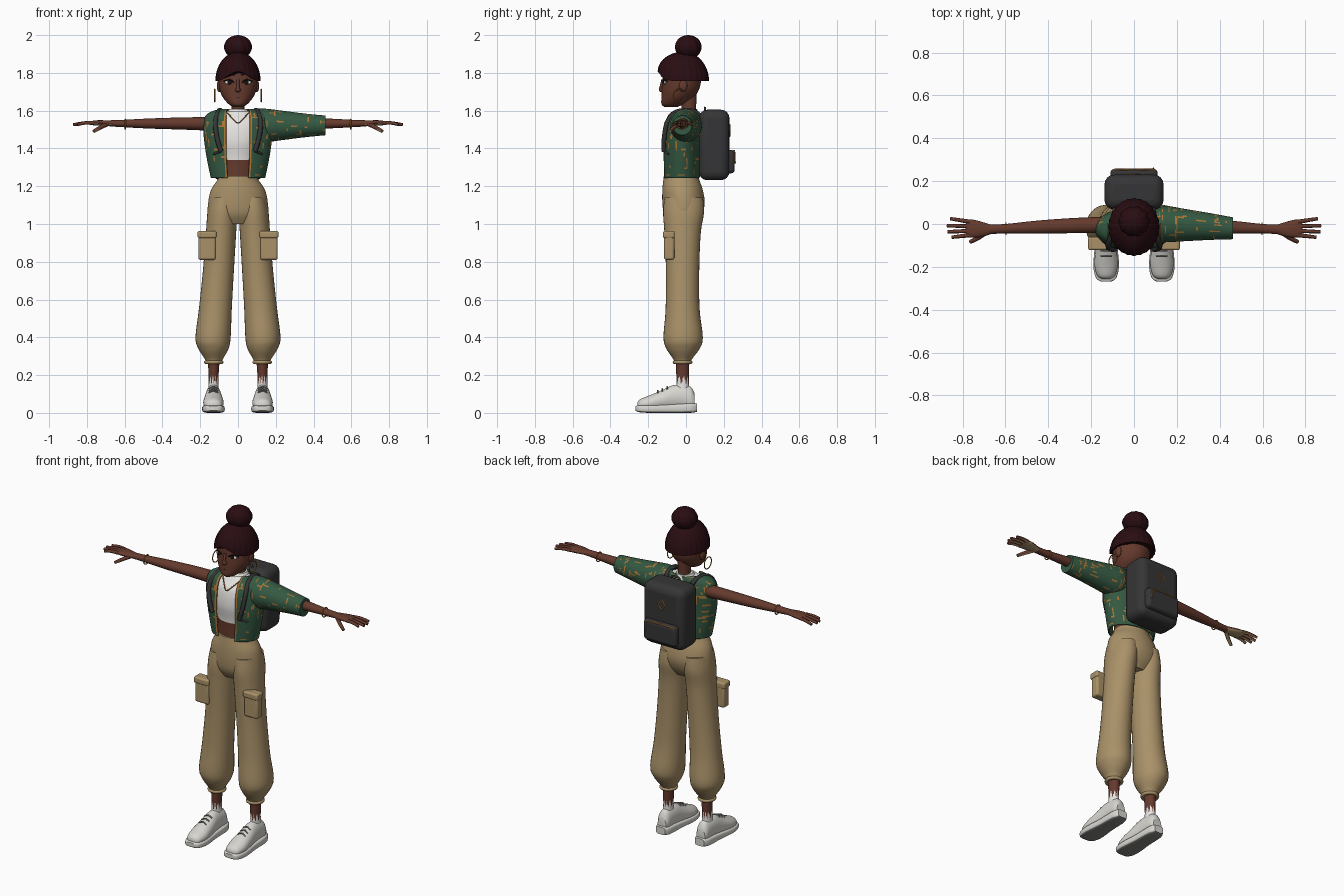
import bpy, bmesh, math, random
from mathutils import Vector

if "Cube" in bpy.data.objects:
    bpy.data.objects.remove(bpy.data.objects["Cube"])

random.seed(4)
COLORS = {"skin": (.13, .042, .026), "hair": (.022, .004, .006), "khaki": (.40, .285, .14),
          "green": (.035, .10, .055), "gold": (.42, .18, .035), "charcoal": (.036, .036, .038),
          "white": (.80, .78, .75), "black": (.008, .006, .006), "shoe_white": (.68, .67, .63),
          "grey": (.22, .22, .21)}
MATS = {}
for key, col in COLORS.items():
    MATS[key] = bpy.data.materials.new(key)
    MATS[key].diffuse_color = (*col, 1)


def finish(ob, mat, angle=40):
    ob.data.materials.append(MATS[mat])
    bpy.ops.object.select_all(action='DESELECT')
    ob.select_set(True)
    bpy.context.view_layer.objects.active = ob
    bpy.ops.object.shade_smooth_by_angle(angle=math.radians(angle))
    return ob


def grid(name, rows, mat, wrap=True, cap=True, angle=40):
    """Skin rows of points with quads, optionally closed around and capped."""
    bm = bmesh.new()
    vs = [[bm.verts.new(p) for p in r] for r in rows]
    n = len(rows[0])
    for a, b in zip(vs, vs[1:]):
        for j in range(n if wrap else n - 1):
            k = (j + 1) % n
            bm.faces.new((a[j], a[k], b[k], b[j]))
    if cap and wrap:
        bm.faces.new(vs[0])
        bm.faces.new(vs[-1])
    bmesh.ops.recalc_face_normals(bm, faces=bm.faces[:])
    me = bpy.data.meshes.new(name)
    bm.to_mesh(me)
    bm.free()
    ob = bpy.data.objects.new(name, me)
    bpy.context.collection.objects.link(ob)
    return finish(ob, mat, angle)


def smooth(rings, sub):
    """Catmull-Rom interpolation of ring tuples."""
    P = [Vector(r) for r in rings]
    out = []
    for i in range(len(P) - 1):
        p0, p1, p2, p3 = P[max(i - 1, 0)], P[i], P[i + 1], P[min(i + 2, len(P) - 1)]
        for s in range(sub):
            t = s / sub
            out.append(.5 * (2 * p1 + (p2 - p0) * t + (2 * p0 - 5 * p1 + 4 * p2 - p3) * t * t
                             + (3 * p1 - p0 - 3 * p2 + p3) * t ** 3))
    return out + [P[-1]]


def loft(name, rings, mat, axis='z', n=32, sub=5, e=2.0):
    """Rings are (position on axis, centre 1, centre 2, radius 1, radius 2)."""
    rows = []
    for t, c1, c2, r1, r2 in smooth(rings, sub):
        row = []
        for j in range(n):
            a = 2 * math.pi * j / n
            c, s = math.cos(a), math.sin(a)
            u = c1 + r1 * math.copysign(abs(c) ** (2 / e), c)
            v = c2 + r2 * math.copysign(abs(s) ** (2 / e), s)
            row.append({'z': (u, v, t), 'x': (t, u, v), 'y': (u, t, v)}[axis])
        rows.append(row)
    return grid(name, rows, mat)


def paint(ob, mat, rule):
    ob.data.materials.append(MATS[mat])
    i = len(ob.data.materials) - 1
    for f in ob.data.polygons:
        if rule(f.center, f.normal):
            f.material_index = i


def weave(ob, cols, rows, count):
    """Scatter short broken gold threads over a grid of faces."""
    ob.data.materials.append(MATS["gold"])
    for _ in range(count):
        i, j, run = random.randrange(rows), random.randrange(cols), random.randint(2, 6)
        across = random.random() < .6
        for k in range(run):
            r, c = (i, j + k) if across else (i + k, j)
            if r < rows and c < cols:
                ob.data.polygons[r * cols + c].material_index = 1


def tube(name, pts, r, mat, closed=False, tip=1.0):
    cu = bpy.data.curves.new(name, 'CURVE')
    cu.dimensions, cu.bevel_depth, cu.bevel_resolution, cu.use_fill_caps = '3D', r, 2, True
    sp = cu.splines.new('POLY')
    P = pts if closed else smooth(pts, 4)
    sp.points.add(len(P) - 1)
    for i, (q, p) in enumerate(zip(sp.points, P)):
        q.co = (*p, 1)
        q.radius = 1 + (tip - 1) * i / len(P)
    sp.use_cyclic_u = closed
    ob = bpy.data.objects.new(name, cu)
    bpy.context.collection.objects.link(ob)
    bpy.ops.object.select_all(action='DESELECT')
    ob.select_set(True)
    bpy.context.view_layer.objects.active = ob
    bpy.ops.object.convert(target='MESH')
    return finish(bpy.context.object, mat, 60)


def ring_x(x, y, z, r, n=24):
    return [(x, y + r * math.cos(2 * math.pi * i / n), z + r * math.sin(2 * math.pi * i / n)) for i in range(n)]


def box(name, lo, hi, bev, mat):
    bpy.ops.mesh.primitive_cube_add(size=1, location=[(a + b) / 2 for a, b in zip(lo, hi)])
    ob = bpy.context.object
    ob.name, ob.scale = name, [b - a for a, b in zip(lo, hi)]
    bpy.ops.object.transform_apply(location=False, rotation=False, scale=True)
    m = ob.modifiers.new("round", 'BEVEL')
    m.width, m.segments = bev, 4
    return finish(ob, mat)


def ball(name, loc, scale, mat):
    bpy.ops.mesh.primitive_uv_sphere_add(segments=24, ring_count=14, radius=1, location=loc)
    ob = bpy.context.object
    ob.name, ob.scale = name, scale
    return finish(ob, mat, 60)


# Head, neck and face
loft("head", [(1.62, 0, -.08, .025, .035), (1.635, 0, -.07, .05, .06), (1.67, 0, -.045, .08, .085),
              (1.71, 0, -.03, .097, .098), (1.76, 0, -.022, .103, .102), (1.82, 0, -.018, .1, .1),
              (1.87, 0, -.012, .07, .075)], "skin")
loft("neck", [(1.55, 0, .01, .045, .045), (1.6, 0, .015, .034, .038), (1.69, 0, .015, .036, .042)], "skin")
ball("nose", (0, -.126, 1.71), (.015, .018, .013), "skin")
tube("nose_bridge", [(0, -.122, 1.765), (0, -.135, 1.715)], .008, "skin")
tube("mouth", [(-.026, -.12, 1.673), (0, -.127, 1.668), (.026, -.12, 1.673)], .004, "hair")
for s in (-1, 1):
    ball("ear", (s * .1, -.015, 1.73), (.012, .022, .032), "skin")
    ball("eye_white", (s * .045, -.11, 1.75), (.024, .008, .012), "white")
    ball("iris", (s * .044, -.114, 1.75), (.014, .007, .012), "black")
    tube("eyelid", [(s * .018, -.12, 1.748), (s * .045, -.118, 1.763), (s * .074, -.1, 1.755)], .004, "black")
    tube("eyebrow", [(s * .016, -.12, 1.79), (s * .05, -.112, 1.803), (s * .082, -.083, 1.79)], .006, "hair")
    tube("hoop_earring", ring_x(s * .123, -.033, 1.68, .034), .003, "gold", True)

# Hair cap with combed ribs and an arched fringe, plus the top bun
rows = []
for i in range(15):
    ph = math.pi / 2 * i / 14
    row = []
    for j in range(96):
        a = 2 * math.pi * j / 96
        rib = 1 + .014 * math.cos(24 * a)
        edge = 1.757 + .05 * max(0, -math.sin(a)) ** 5
        r = max(math.cos(ph), .02) * rib
        row.append((.118 * r * math.cos(a), -.014 + .134 * r * math.sin(a),
                    edge + (1.912 - edge) * math.sin(ph)))
    rows.append(row)
grid("hair_cap", rows, "hair", angle=60)
rows = []
for i in range(17):
    ph = -math.pi / 2 + math.pi * i / 16
    rows.append([((.072 * max(math.cos(ph), .02) * (1 + .03 * math.cos(10 * a + 2 * ph))) * math.cos(a),
                  .012 + .07 * max(math.cos(ph), .02) * (1 + .03 * math.cos(10 * a + 2 * ph)) * math.sin(a),
                  1.937 + .063 * math.sin(ph)) for a in [2 * math.pi * j / 60 for j in range(60)]])
grid("hair_bun", rows, "hair", angle=60)

# Torso with cropped shirt and pendant chain
torso = loft("torso", [(1.22, 0, -.025, .1, .08), (1.34, 0, -.025, .105, .08), (1.44, 0, -.025, .135, .091),
                       (1.53, 0, -.02, .145, .082), (1.575, 0, -.01, .12, .06), (1.598, 0, 0, .06, .052)],
             "white", n=48, sub=8)
paint(torso, "skin", lambda c, n: c.z < 1.34)
loft("shirt_collar", [(1.57, 0, .005, .075, .065), (1.6, 0, .01, .052, .052), (1.61, 0, .012, .045, .046)], "white")
tube("chain", [(-.055, -.065, 1.588), (-.03, -.09, 1.56), (0, -.113, 1.535), (.03, -.09, 1.56),
               (.055, -.065, 1.588)], .003, "gold")

# Open jacket shell with gold front edges
rows, COLS = [], 84
for z, gap, cy, rx, ry in smooth([(1.245, .055, -.025, .14, .094), (1.33, .06, -.025, .158, .096),
                                  (1.43, .062, -.026, .174, .097), (1.52, .062, -.022, .18, .094),
                                  (1.572, .062, -.018, .168, .08), (1.595, .06, -.008, .13, .065),
                                  (1.606, .058, .0, .085, .055)], 10):
    a0 = math.asin(gap / rx)
    rows.append([(rx * math.sin(a), cy - ry * math.cos(a), z)
                 for a in [a0 + (2 * math.pi - 2 * a0) * j / COLS for j in range(COLS + 1)]])
jacket = grid("jacket", rows, "green", wrap=False)
weave(jacket, COLS, 60, 110)
for f in jacket.data.polygons:
    if f.index % COLS in (0, COLS - 1):
        f.material_index = 1
m = jacket.modifiers.new("cloth", 'SOLIDIFY')
m.thickness, m.offset = .008, 0

# Single sleeve on one side
sleeve = loft("sleeve", [(.1, 0, 1.525, .07, .085), (.15, 0, 1.522, .084, .088), (.24, -.005, 1.522, .075, .077),
                         (.36, -.012, 1.522, .062, .062), (.462, -.02, 1.522, .051, .052)],
              "green", 'x', n=60, sub=14)
weave(sleeve, 60, 56, 90)

# Arms, hands and bracelets; palms take a lighter tone
for s in (-1, 1):
    loft("arm", [(s * .12, -.003, 1.53, .038, .037), (s * .3, -.008, 1.532, .035, .032),
                 (s * .46, -.015, 1.532, .03, .027), (s * .6, -.022, 1.532, .022, .02),
                 (s * .68, -.025, 1.533, .023, .016)], "skin", 'x', 24)
    hand = [loft("palm", [(s * .665, -.025, 1.533, .021, .015), (s * .7, -.025, 1.534, .032, .015),
                          (s * .75, -.022, 1.535, .042, .014), (s * .785, -.022, 1.534, .038, .009)],
                 "skin", 'x', 20)]
    for y0, y1, x1 in ((.01, .025, .858), (-.011, -.008, .873), (-.032, -.036, .87), (-.052, -.062, .85)):
        hand.append(tube("finger", [(s * .765, y0, 1.535), (s * .81, (y0 + y1) / 2, 1.535), (s * x1, y1, 1.526)],
                         .0105, "skin", tip=.7))
    hand.append(tube("thumb", [(s * .69, -.038, 1.53), (s * .73, -.066, 1.51), (s * .765, -.084, 1.49)],
                     .013, "skin", tip=.65))
    for part in hand:
        paint(part, "khaki", lambda c, n: n.z < -.4)
    tube("bracelet", ring_x(s * .597, -.022, 1.529, .027), .003, "gold", True)

# Trousers: hips, balloon legs, gathered cuffs and cargo pockets
loft("hips", [(1.255, 0, -.025, .1, .092), (1.235, 0, -.025, .107, .095), (1.18, 0, -.018, .143, .107),
              (1.11, 0, -.013, .158, .112), (1.05, 0, -.016, .155, .1), (1.0, 0, -.018, .1, .07)], "khaki", n=48)
for s in (-1, 1):
    loft("trouser_leg", [(1.14, s * .078, -.012, .07, .102), (1.06, s * .083, -.013, .079, .108),
                         (.95, s * .09, -.018, .08, .096), (.75, s * .104, -.018, .082, .088),
                         (.55, s * .12, -.018, .087, .09), (.4, s * .132, -.015, .093, .104),
                         (.34, s * .13, -.016, .08, .088), (.285, s * .128, -.018, .048, .05),
                         (.262, s * .128, -.018, .04, .042)], "khaki")
    tube("trouser_cuff", [(s * .128 + .042 * math.cos(a), -.018 + .043 * math.sin(a), .268)
                          for a in [math.pi * k / 12 for k in range(24)]], .01, "khaki", True)
    xs = sorted((s * .118, s * .21))
    box("cargo_pocket", (xs[0], -.116, .81), (xs[1], -.062, .945), .012, "khaki")
    box("pocket_flap", (xs[0] - .004, -.122, .925), (xs[1] + .004, -.06, .963), .01, "khaki")

    # Ankles with ragged socks, and trainers
    ankle = loft("ankle", [(.09, s * .13, -.018, .03, .036), (.17, s * .13, -.018, .026, .033),
                           (.28, s * .128, -.018, .031, .036)], "skin", sub=14, n=40)
    paint(ankle, "white", lambda c, n: c.z < .175 + .022 * math.sin(10 * math.atan2(n.y, n.x)))
    c = s * .13
    loft("shoe_upper", [(-.256, c, .04, .02, .018), (-.24, c, .044, .042, .03), (-.19, c, .052, .054, .042),
                        (-.13, c, .065, .05, .054), (-.07, c, .08, .043, .066), (-.02, c, .082, .04, .066),
                        (.025, c, .072, .037, .066), (.045, c, .06, .028, .045)], "shoe_white", 'y')
    sole = loft("shoe_sole", [(-.268, c, .024, .025, .012), (-.25, c, .022, .048, .018), (-.19, c, .021, .06, .021),
                              (-.08, c, .023, .05, .023), (.02, c, .026, .046, .026), (.058, c, .028, .03, .022)],
                "shoe_white", 'y', e=4)
    paint(sole, "grey", lambda c, n: n.z < -.75)
    for y, z in ((-.15, .118), (-.125, .127), (-.1, .138)):
        tube("shoe_lace", [(c - .025, y, z - .012), (c, y, z), (c + .025, y, z - .012)], .004, "grey")

    # Backpack straps
    tube("backpack_strap", [(s * .085, .09, 1.56), (s * .092, .03, 1.6), (s * .105, -.05, 1.592),
                            (s * .12, -.098, 1.54), (s * .112, -.115, 1.46), (s * .09, -.117, 1.385)],
         .013, "charcoal")
    tube("strap_tail", [(s * .09, -.117, 1.385), (s * .13, -.09, 1.37)], .006, "charcoal")

# Backpack with front pocket, zip and diamond patch
box("backpack", (-.138, .068, 1.232), (.138, .23, 1.605), .045, "charcoal")
box("backpack_pocket", (-.11, .2, 1.268), (.11, .258, 1.392), .02, "charcoal")
tube("backpack_handle", [(-.03, .1, 1.595), (-.02, .1, 1.613), (.02, .1, 1.613), (.03, .1, 1.595)], .006, "charcoal")
tube("pocket_zip", [(-.1, .25, 1.382), (0, .256, 1.388), (.1, .25, 1.382)], .004, "gold")
tube("zip_pull", [(.088, .258, 1.38), (.092, .261, 1.32)], .003, "gold")
tube("diamond_patch", [(0, .231, 1.525), (.025, .231, 1.495), (0, .231, 1.465), (-.025, .231, 1.495)],
     .004, "gold", True)

for m in bpy.data.materials:
    if m.users and not m.is_grease_pencil:
        m.use_nodes = True
        m.node_tree.nodes["Principled BSDF"].inputs["Base Color"].default_value = m.diffuse_color
